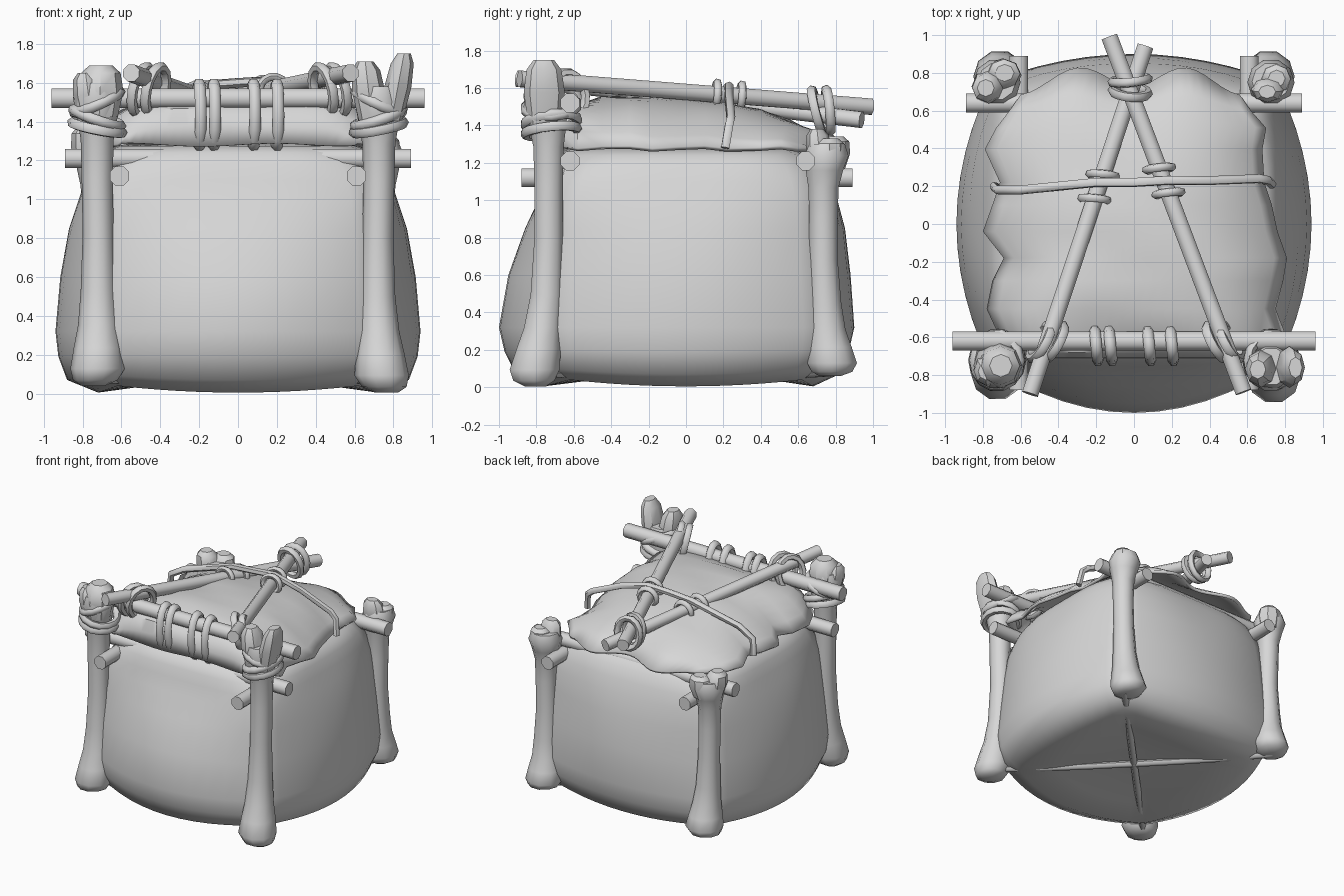
import bpy, bmesh, math
from mathutils import Vector

if "Cube" in bpy.data.objects:
    bpy.data.objects.remove(bpy.data.objects["Cube"])

grey = bpy.data.materials.new("plain grey")
grey.diffuse_color = (0.68, 0.68, 0.68, 1)
grey.use_nodes = True
grey.node_tree.nodes["Principled BSDF"].inputs["Base Color"].default_value = grey.diffuse_color


def finish(ob, angle=40):
    ob.data.materials.clear()
    ob.data.materials.append(grey)
    bpy.ops.object.select_all(action='DESELECT')
    ob.select_set(True)
    bpy.context.view_layer.objects.active = ob
    bpy.ops.object.shade_smooth_by_angle(angle=math.radians(angle))
    return ob


def loft(name, rings, angle=40):
    """Skin closed rings of points and cap both ends."""
    bm = bmesh.new()
    vs = [[bm.verts.new(p) for p in r] for r in rings]
    n = len(vs[0])
    for a, b in zip(vs, vs[1:]):
        for i in range(n):
            j = (i + 1) % n
            bm.faces.new((a[i], a[j], b[j], b[i]))
    bm.faces.new(vs[0][::-1])
    bm.faces.new(vs[-1])
    bmesh.ops.recalc_face_normals(bm, faces=bm.faces)
    me = bpy.data.meshes.new(name)
    bm.to_mesh(me)
    bm.free()
    ob = bpy.data.objects.new(name, me)
    bpy.context.collection.objects.link(ob)
    return finish(ob, angle)


def stick(name, a, b, r):
    a, b = Vector(a), Vector(b)
    q = (b - a).to_track_quat('Z', 'Y')
    circle = [q @ Vector((r * math.cos(t), r * math.sin(t), 0))
              for t in (math.pi / 8 + k * math.pi / 4 for k in range(8))]
    return loft(name, [[a + c for c in circle], [b + c for c in circle]], 50)


def rope(name, pts, r=0.027, cyclic=False):
    cu = bpy.data.curves.new(name, 'CURVE')
    cu.dimensions = '3D'
    cu.bevel_depth = r
    cu.bevel_resolution = 1
    cu.use_fill_caps = True
    sp = cu.splines.new('POLY')
    sp.points.add(len(pts) - 1)
    for p, co in zip(sp.points, pts):
        p.co = (*co, 1)
    sp.use_cyclic_u = cyclic
    ob = bpy.data.objects.new(name, cu)
    bpy.context.collection.objects.link(ob)
    bpy.ops.object.select_all(action='DESELECT')
    ob.select_set(True)
    bpy.context.view_layer.objects.active = ob
    bpy.ops.object.convert(target='MESH')
    return finish(bpy.context.object, 60)


def loop(name, c, axis, ra, rb, r=0.027, up=(0, 0, 1)):
    """Elliptical rope loop around an axis; rb is measured along up."""
    ax = Vector(axis).normalized()
    side = Vector(up).cross(ax).normalized()
    v = ax.cross(side)
    ts = [k * math.tau / 14 for k in range(14)]
    return rope(name, [Vector(c) + side * ra * math.cos(t) + v * rb * math.sin(t)
                       for t in ts], r, True)


# Sack body, four bulging panels pinned at the corners:
# z, half width, front depth, back depth, corner, panel squareness, sag
body = [(.08, .2, .2, .2, .16, 2, 0), (.055, .5, .52, .48, .42, 2, .02),
        (.04, .72, .76, .68, .62, 2, .035), (.1, .88, .91, .82, .71, 2, .03),
        (.2, .925, .97, .87, .745, 2, .01), (.32, .94, 1.0, .9, .755, 2, 0),
        (.6, .915, .95, .88, .735, 2, 0), (.85, .87, .86, .85, .715, 2.3, 0),
        (1.0, .82, .79, .81, .7, 2.6, 0), (1.1, .785, .755, .775, .675, 3, 0),
        (1.18, .755, .73, .735, .64, 3.5, 0), (1.24, .715, .695, .675, .59, 4, 0),
        (1.275, .62, .63, .58, .53, 4, 0)]
M = 12
rings = []
for z, hx, yf, yb, c, e, sag in body:
    ring = []
    for side, depth in enumerate((yf, hx, yb, hx)):
        for k in range(M):
            t = -1 + 2 * k / M
            a, out = c * t, c + (depth - c) * (1 - abs(t) ** e)
            pt = ((a, -out), (out, a), (-a, out), (-out, -a))[side]
            ring.append((*pt, z - sag * (1 - t * t)))
    rings.append(ring)
loft("sack_body", rings, 70)

# Draped hide lid: y, crest height, flatness, ragged left and right edges
rows = [(-.715, 1.28, 8, .6, .6), (-.71, 1.38, 8, .62, .62), (-.68, 1.46, 7, .66, .66),
        (-.58, 1.51, 6, .72, .8), (-.45, 1.55, 4, .78, .75), (-.3, 1.56, 3.5, .75, .79),
        (-.18, 1.555, 3, .69, .81), (-.04, 1.55, 3, .8, .76), (.1, 1.54, 3, .75, .73),
        (.22, 1.52, 3, .71, .69), (.4, 1.48, 3, .79, .68), (.53, 1.44, 3, .73, .7),
        (.65, 1.38, 3, .66, .62), (.78, 1.29, 3, .6, .56)]
N = 24
bm = bmesh.new()
grid = []
for i, (y, zc, p, left, right) in enumerate(rows):
    row = []
    back = max(0, (y - .3) / .5)
    for k in range(N + 1):
        u = -1 + 2 * k / N
        x = u * (right if u > 0 else left)
        yy = y + back ** 2 * (.055 * -math.cos(u * 6.5) - .05 * u ** 4)
        z = 1.285 + (zc - 1.285) * (1 - abs(u) ** p) + .008 * math.sin(5 * u + 2 * i)
        row.append(bm.verts.new((x, yy, z)))
    grid.append(row)
for a, b in zip(grid, grid[1:]):
    for k in range(N):
        bm.faces.new((a[k], a[k + 1], b[k + 1], b[k]))
me = bpy.data.meshes.new("hide_lid")
bm.to_mesh(me)
bm.free()
lid = bpy.data.objects.new("hide_lid", me)
bpy.context.collection.objects.link(lid)
mod = lid.modifiers.new("thickness", 'SOLIDIFY')
mod.thickness = .025
finish(lid, 50)


# Corner bones: a shaft with swollen ends and broad blunt knuckles on top
def bone(name, sx, sy, foot, height, out, knuckles):
    prof = [(0, .735, .775, .06), (.03, .725, .785, .115), (.09, .715, .785, .14),
            (.2, .715, .77, .125), (.32, .715, .755, .105), (.5, .72, .745, .09),
            (.8, .72, .735, .08), (1.1, .725, .735, .08), (1.3, .725, .735, .085),
            (1.42, .725, .74, .105), (1.52, .725, .75, .125), (1.6, .725, .755, .1)]
    k = (height - foot) / 1.6
    sec = []
    for z, x, y, r in prof:
        o = out * max(0, 1 - z / .5)
        sec.append([(sx * (x + o) + r * math.cos(t), sy * (y + o) + r * math.sin(t),
                     foot + z * k) for t in (j * math.tau / 10 for j in range(10))])
    loft(name, sec, 60)
    for dx, dy, rx, ry, top in knuckles:
        base = Vector((sx * (.725 + dx * .5), sy * (.75 + dy * .5), foot + 1.42 * k))
        tip = Vector((sx * (.725 + dx), sy * (.75 + dy), top))
        lobe = []
        for f, m in ((0, .8), (.5, 1), (.85, .85), (1, .5)):
            c = base.lerp(tip, f)
            lobe.append([(c.x + rx * m * math.cos(t), c.y + ry * m * math.sin(t), c.z)
                         for t in (j * math.tau / 8 for j in range(8))])
        loft(name + "_knuckle", lobe, 35)


bone("front_left_bone", -1, -1, .04, 1.6, .01,
     [(-.02, 0, .12, .12, 1.69), (.06, .03, .08, .09, 1.65)])
bone("front_right_bone", 1, -1, .005, 1.58, .03,
     [(.13, .01, .07, .11, 1.75), (-.07, .02, .085, .1, 1.71)])
bone("back_left_bone", -1, 1, .06, 1.3, -.005,
     [(-.04, .05, .1, .09, 1.34), (.06, -.03, .09, .09, 1.37)])
bone("back_right_bone", 1, 1, .06, 1.3, -.005,
     [(.03, .02, .09, .09, 1.33), (-.02, -.05, .09, .07, 1.38)])

# Crossed straps under the sack, from foot to foot
for s, nm in ((1, "rising"), (-1, "falling")):
    rope(nm + "_bottom_strap", [(s * f * .74, f * .77, .062 + .02 * abs(f) ** 3)
                                for f in (-1, -.85, -.6, -.3, 0, .3, .6, .85, 1)], .027)

# Frame sticks
stick("front_bar", (-.96, -.62, 1.52), (.96, -.62, 1.52), .055)
for y, nm in ((-.62, "front"), (.64, "back")):
    stick(nm + "_cross_stick", (-.89, y, 1.21), (.89, y, 1.21), .054)
for s, nm in ((-1, "left"), (1, "right")):
    stick(nm + "_side_stick", (s * .61, -.88, 1.12), (s * .61, .89, 1.12), .054)
A = (Vector((-.55, -.9, 1.65)), Vector((.06, .94, 1.43)))
B = (Vector((.58, -.89, 1.65)), Vector((-.13, .99, 1.5)))
stick("left_diagonal_stick", *A, .047)
stick("right_diagonal_stick", *B, .047)

# Tall loops tying the lid to the front bar
for x in (-.2, -.125, .08, .2):
    loop("lid_lashing", (x, -.64, 1.435), (1, .1, 0), .085, .165, .03)

# Lashings where the diagonals meet the bar, the cross rope and each other
for (a, b), s in ((A, -1), (B, 1)):
    d = (b - a).normalized()
    for off in (-.035, .035):
        p = a.lerp(b, .15)
        loop("bar_lashing", (p.x + off, -.625, 1.56), (1, s * .55, .25 * s), .1, .125, .027)
        q = a.lerp(b, .595 + off)
        loop("middle_lashing", q, (d.x * .3, d.y, d.z), .07, .065, .022)
for off, tilt, lean in ((-.03, .1, .25), (.03, -.1, .1)):
    loop("peak_lashing", (-.02, .73 + off, 1.48), (tilt, 1, lean), .095, .115, .026)

# Lashings around the front bones
for s in (-1, 1):
    for z, tilt in ((1.37, .2), (1.42, .35), (1.5, -.45)):
        loop("bone_lashing", (s * .725, -.72, z), (-s * tilt, -.1, 1), .13, .14, .028, (0, 1, 0))

# Cross rope over the lid
rope("cross_rope", [(-.74, .2, 1.28), (-.72, .18, 1.4), (-.6, .18, 1.47), (-.2, .22, 1.585),
                    (0, .22, 1.6), (.17, .23, 1.61), (.4, .23, 1.55), (.66, .24, 1.44),
                    (.71, .23, 1.4), (.73, .21, 1.28)], .025)
